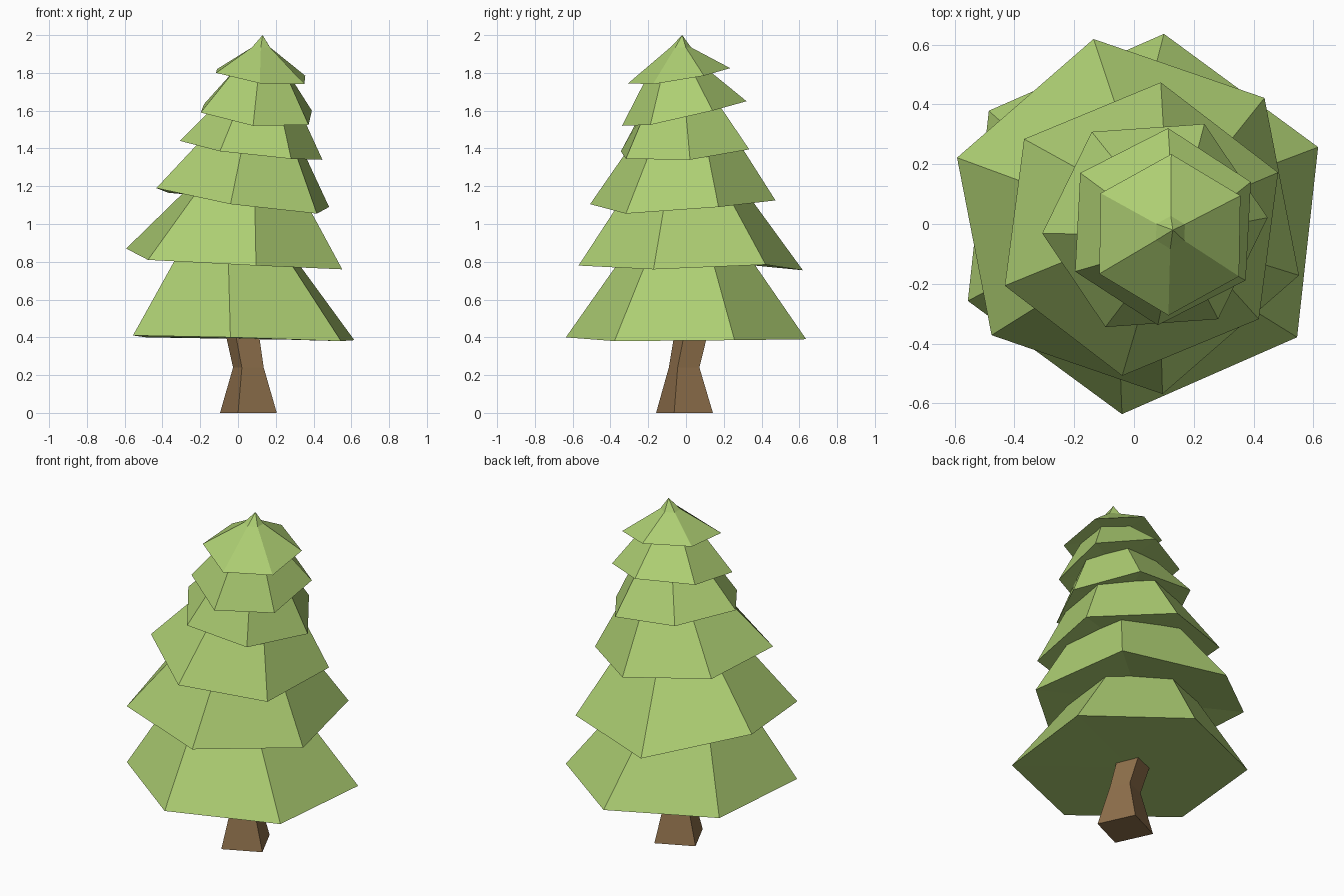
import bpy
from math import cos, sin, radians

if "Cube" in bpy.data.objects:
    bpy.data.objects.remove(bpy.data.objects["Cube"])


def material(name, rgb):
    m = bpy.data.materials.new(name)
    m.diffuse_color = (*rgb, 1)
    m.use_nodes = True
    m.node_tree.nodes["Principled BSDF"].inputs["Base Color"].default_value = m.diffuse_color
    return m


def ring(cx, cy, r, start, heights):
    """Regular polygon, one corner per height, counter-clockwise."""
    n = len(heights)
    return [(cx + r * cos(radians(start + 360 * k / n)),
             cy + r * sin(radians(start + 360 * k / n)), z)
            for k, z in enumerate(heights)]


def loft(name, rings, mat, bottom, top):
    """Skin a stack of rings and close both ends with a fan to a point."""
    n = len(rings[0])
    verts = [v for r in rings for v in r] + [bottom, top]
    b, t = len(verts) - 2, len(verts) - 1
    last = n * (len(rings) - 1)
    faces = []
    for k in range(n):
        j = (k + 1) % n
        for i in range(0, last, n):
            faces.append((i + k, i + j, i + n + j, i + n + k))
        faces += [(j, k, b), (last + k, last + j, t)]
    mesh = bpy.data.meshes.new(name)
    mesh.from_pydata(verts, [], faces)
    mesh.materials.append(mat)
    bpy.context.collection.objects.link(bpy.data.objects.new(name, mesh))


green = material("foliage", (0.42, 0.62, 0.17))
brown = material("bark", (0.27, 0.16, 0.07))

# Bent square trunk: centre, radius, start angle, height
trunk = [(0.055, -0.008, 0.16, 250, 0), (0.055, -0.01, 0.088, 247, 0.24),
         (0.022, 0.027, 0.095, 248, 0.42)]
loft("trunk", [ring(x, y, r, a, [z] * 4) for x, y, r, a, z in trunk], brown,
     (0.055, -0.008, 0), (0.022, 0.027, 0.42))

# Foliage tiers: rim (centre, radius, start angle), rim heights, top (centre, radius, height)
tiers = [
    ((0.03, 0.0, 0.64, 23.7), (0.385, 0.39, 0.40, 0.41, 0.40, 0.38), (-0.02, 0.0, 0.30, 0.88)),
    ((-0.02, 0.025, 0.605, 41), (0.785, 0.755, 0.87, 0.81, 0.78, 0.76), (0.03, 0.0, 0.30, 1.20)),
    ((0.025, -0.017, 0.495, 22.5), (1.09, 1.125, 1.165, 1.19, 1.105, 1.055), (0.07, 0.0, 0.25, 1.48)),
    ((0.07, -0.005, 0.378, 4), (1.34, 1.395, 1.43, 1.44, 1.385, 1.345), (0.10, -0.02, 0.21, 1.64)),
    ((0.097, -0.009, 0.33, 27), (1.60, 1.65, 1.635, 1.59, 1.52, 1.525), (0.12, -0.04, 0.14, 1.83)),
    ((0.12, -0.036, 0.27, 29), (1.785, 1.825, 1.82, 1.80, 1.745, 1.74), (0.122, -0.028, 0.055, 1.935)),
]
for i, (rim, heights, (tx, ty, tr, tz)) in enumerate(tiers):
    outer = ring(*rim, heights)
    inner = ring(tx, ty, tr, rim[3], [tz] * 6)
    # The last tier ends in the pointed tip
    top = (0.13, -0.02, 2.0) if i == len(tiers) - 1 else (tx, ty, tz)
    base = (rim[0], rim[1], sum(heights) / 6 + (0.02 if i else 0))
    loft(f"foliage_tier_{i + 1}", [outer, inner], green, base, top)
